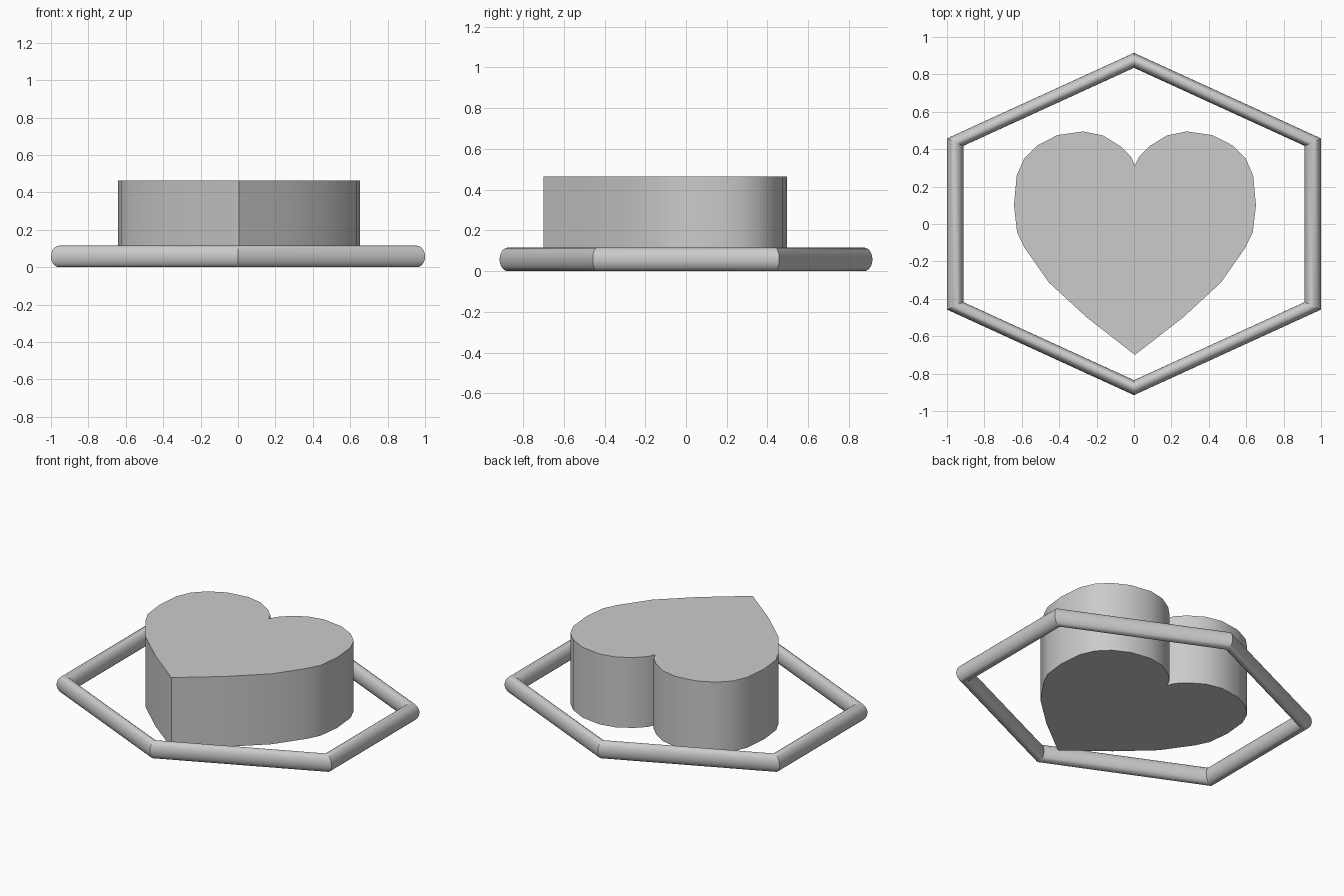
import bpy
import bmesh
import math

cube = bpy.data.objects.get("Cube")
if cube:
    bpy.data.objects.remove(cube, do_unlink=True)

# One grey for everything
grey = bpy.data.materials.new("plain grey")
grey.use_nodes = True
COLOUR = (0.6, 0.6, 0.6, 1)
grey.diffuse_color = COLOUR
grey.node_tree.nodes["Principled BSDF"].inputs["Base Color"].default_value = COLOUR


def finish(obj):
    """Give the part its material and smooth shading with sharp edges."""
    obj.data.materials.clear()
    obj.data.materials.append(grey)
    bpy.ops.object.select_all(action="DESELECT")
    obj.select_set(True)
    bpy.context.view_layer.objects.active = obj
    bpy.ops.object.shade_smooth_by_angle(angle=math.radians(30))


# Hexagonal frame: a six-sided torus, slightly flattened front to back
HALF_WIDTH, HALF_DEPTH, HALF_HEIGHT, TUBE = 1.0, 0.915, 0.0575, 0.0505
corner = HALF_WIDTH / math.cos(math.radians(30))
bpy.ops.mesh.primitive_torus_add(
    major_segments=6, minor_segments=24,
    major_radius=corner - TUBE, minor_radius=TUBE,
    location=(0, 0, HALF_HEIGHT), rotation=(0, 0, math.radians(30)))
frame = bpy.context.object
frame.name = "hexagon_frame"
bpy.ops.object.transform_apply(location=False, rotation=True, scale=False)
frame.scale = (1, HALF_DEPTH / corner, HALF_HEIGHT / TUBE)
bpy.ops.object.transform_apply(location=True, rotation=False, scale=True)
finish(frame)

# Heart: half outline from tip to cleft, mirrored and extruded upward
HEART_HEIGHT = 0.463
half = [(0, -0.70), (0.257, -0.50), (0.46, -0.313), (0.588, -0.13),
        (0.63, -0.045), (0.647, 0.10), (0.632, 0.26), (0.592, 0.35),
        (0.522, 0.42), (0.415, 0.475), (0.277, 0.495), (0.17, 0.473),
        (0.078, 0.416), (0.022, 0.36), (0, 0.313)]
outline = half + [(-x, y) for x, y in reversed(half[1:-1])]

bm = bmesh.new()
base = bm.faces.new([bm.verts.new((x, y, 0)) for x, y in outline])
top = bmesh.ops.extrude_face_region(bm, geom=[base], use_keep_orig=True)
bmesh.ops.translate(
    bm, vec=(0, 0, HEART_HEIGHT),
    verts=[g for g in top["geom"] if isinstance(g, bmesh.types.BMVert)])
bmesh.ops.recalc_face_normals(bm, faces=bm.faces)
mesh = bpy.data.meshes.new("heart_block")
bm.to_mesh(mesh)
bm.free()
heart = bpy.data.objects.new("heart_block", mesh)
heart.location.x = 0.005
bpy.context.collection.objects.link(heart)
finish(heart)
